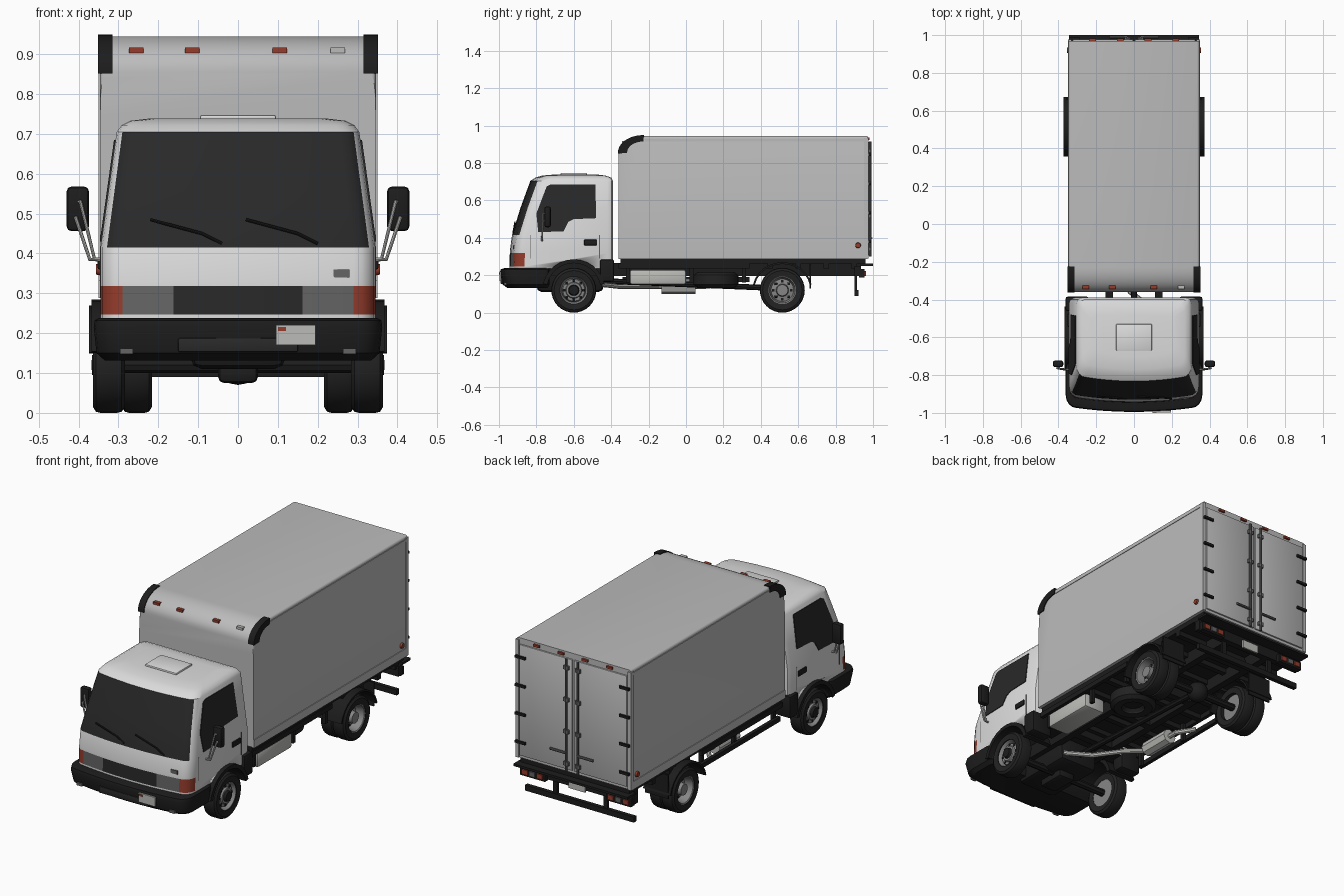
import bpy, bmesh
from math import sin, cos, pi, radians
from mathutils import Vector

if "Cube" in bpy.data.objects:
    bpy.data.objects.remove(bpy.data.objects["Cube"])


def material(name, r, g, b, rough=0.6):
    m = bpy.data.materials.new(name)
    m.use_nodes = True
    m.diffuse_color = (r, g, b, 1)
    bsdf = m.node_tree.nodes["Principled BSDF"]
    bsdf.inputs["Base Color"].default_value = (r, g, b, 1)
    bsdf.inputs["Roughness"].default_value = rough
    return m


WHITE = material("cab white", .72, .72, .72)
GREY = material("cargo grey", .5, .5, .5)
GLASS = material("dark glass", .022, .022, .022)
BLACK = material("black plastic", .012, .012, .012)
RUBBER = material("tyre rubber", .016, .016, .016)
LAMP = material("headlamp grey", .13, .13, .13)
RED = material("lamp red", .3, .045, .025)
RIM = material("rim grey", .24, .24, .24)
SILVER = material("silver metal", .5, .5, .48)


def finish(name, bm, *mats):
    bmesh.ops.recalc_face_normals(bm, faces=bm.faces)
    me = bpy.data.meshes.new(name)
    bm.to_mesh(me)
    bm.free()
    for m in mats:
        me.materials.append(m)
    me.shade_smooth()
    me.set_sharp_from_angle(angle=radians(32))
    ob = bpy.data.objects.new(name, me)
    bpy.context.collection.objects.link(ob)
    return ob


def prism_mesh(pts, a, b, axis="x"):
    """Polygon in (y, z) extruded along x, or in (x, z) extruded along y."""
    bm = bmesh.new()
    place = (lambda p, t: (t, p[0], p[1])) if axis == "x" else (lambda p, t: (p[0], t, p[1]))
    face = bm.faces.new([bm.verts.new(place(p, a)) for p in pts])
    ext = bmesh.ops.extrude_face_region(bm, geom=[face])
    step = Vector((b - a, 0, 0) if axis == "x" else (0, b - a, 0))
    bmesh.ops.translate(bm, vec=step, verts=[v for v in ext["geom"] if isinstance(v, bmesh.types.BMVert)])
    return bm


def prism(name, pts, a, b, mat, axis="x"):
    return finish(name, prism_mesh(pts, a, b, axis), mat)


def box(name, x, y, z, mat, bevel=0):
    bm = prism_mesh([(y[0], z[0]), (y[1], z[0]), (y[1], z[1]), (y[0], z[1])], x[0], x[1])
    if bevel:
        bmesh.ops.bevel(bm, geom=bm.edges[:], offset=bevel, segments=2, profile=.5, affect="EDGES")
    return finish(name, bm, mat)


def block(name, c, s, mat, bevel=0):
    return box(name, *[(p - d / 2, p + d / 2) for p, d in zip(c, s)], mat, bevel)


def arc(cy, cz, ry, rz, a0, a1, n=12):
    angles = [radians(a0 + (a1 - a0) * i / n) for i in range(n + 1)]
    return [(cy + ry * cos(a), cz + rz * sin(a)) for a in angles]


def lathe(name, profile, side, y, z, mat, vertical=False):
    """Closed (radius, offset) profile turned about the x axis, or about z."""
    bm = bmesh.new()
    vs = [bm.verts.new((o, 0, r)) for r, o in profile]
    es = [bm.edges.new((vs[i - 1], vs[i])) for i in range(len(vs))]
    bmesh.ops.spin(bm, geom=vs + es, cent=(0, 0, 0), axis=(1, 0, 0), angle=2 * pi, steps=32)
    bmesh.ops.remove_doubles(bm, verts=bm.verts, dist=.0002)
    for v in bm.verts:
        p = v.co.copy()
        v.co = (side + p.z, y + p.y, z + p.x) if vertical else (side * p.x, y + p.y, z + p.z)
    return finish(name, bm, mat)


def tube(name, pts, r, mat):
    cu = bpy.data.curves.new(name, "CURVE")
    cu.dimensions, cu.bevel_depth, cu.bevel_resolution, cu.use_fill_caps = "3D", r, 2, True
    sp = cu.splines.new("POLY")
    sp.points.add(len(pts) - 1)
    for p, co in zip(sp.points, pts):
        p.co = (*co, 1)
    tmp = bpy.data.objects.new(name + " path", cu)
    bpy.context.collection.objects.link(tmp)
    me = bpy.data.meshes.new_from_object(tmp)
    bpy.data.objects.remove(tmp)
    bm = bmesh.new()
    bm.from_mesh(me)
    return finish(name, bm, mat)


# Cab and bumper: stacked bowed sections with rounded corners
def section(yf, yb, hw, d):
    half = [(f * hw, yf + .03 * f * f) for f in (0, .24, .47, .66, .84)]
    half += [((.84 + .16 * sin(t)) * hw, yf + .021 + d * (1 - cos(t)))
             for t in (pi / 8, pi / 4, pi * 3 / 8, pi / 2)]
    half += [(hw, yb - .03), (hw - .009, yb - .009), (hw - .03, yb)]
    return half + [(-x, y) for x, y in reversed(half[1:])]


def loft(name, rows, paint, *mats):
    bm = bmesh.new()
    rings = [[bm.verts.new((x, y, r[0])) for x, y in section(*r[1:])] for r in rows]
    n = len(rings[0])
    for j in range(len(rings) - 1):
        for i in range(n):
            k = (i + 1) % n
            f = bm.faces.new((rings[j][i], rings[j][k], rings[j + 1][k], rings[j + 1][i]))
            f.material_index = paint(min(i, n - 1 - i), f.calc_center_median().z)
    bm.faces.new(rings[0]).material_index = paint(99, 0)
    bm.faces.new(rings[-1])
    return finish(name, bm, *mats)


def cab_half_width(z):
    return .345 - .14 * max(0, z - .415)


def cab_paint(col, z):
    if col == 99:
        return 2
    if .415 < z < .71 and col < 6:
        return 1
    if .247 < z < .318 and col < 8:
        return 1 if col < 2 else 3 if col < 4 else 4
    return 0


cab_rows = [(z, y, -.39, cab_half_width(z), .06) for z, y in
            ((.235, -.945), (.247, -.945), (.318, -.942), (.33, -.942), (.415, -.93), (.56, -.885), (.705, -.832))]
cab_rows += [(.722, -.805, -.4, .292, .06), (.733, -.77, -.43, .27, .06), (.739, -.7, -.48, .22, .05)]
cab = loft("cab", cab_rows, cab_paint, WHITE, GLASS, BLACK, LAMP, RED)
cutter = prism("wheel_arch_cutter", arc(-.6, .12, .16, .16, 0, 345, 23), -.6, .6, BLACK)
cutter.hide_render = True
cutter.hide_viewport = True
cutter.display_type = "WIRE"
cut = cab.modifiers.new("arches", "BOOLEAN")
cut.object, cut.operation, cut.solver = cutter, "DIFFERENCE", "EXACT"

loft("front_bumper", [(.132, -.955, -.74, .335, .06), (.15, -.98, -.73, .355, .07), (.215, -.995, -.73, .362, .07),
                      (.232, -.99, -.73, .36, .07), (.238, -.97, -.73, .35, .06)], lambda c, z: 0, BLACK)
block("bumper_intake", (0, -.985, .17), (.3, .012, .035), GLASS, .004)
block("number_plate", (.145, -.993, .195), (.1, .009, .05), SILVER)
block("plate_sticker", (.11, -.999, .21), (.02, .004, .01), RED)
block("roof_hatch", (0, -.6, .741), (.19, .14, .014), WHITE, .005)
block("front_vent", (.26, -.921, .35), (.04, .009, .02), LAMP)
for x in (-.12, .12):
    tube("wiper", [(x + .08, -.925, .425), (x + .03, -.92, .45), (x - .1, -.914, .485)], .004, BLACK)

# Cargo box with rounded front top edge
HW = .346
outline = [(.97, .29), (.97, .945)] + arc(-.23, .855, .13, .09, 90, 180, 10) + [(-.36, .29)]
bm = prism_mesh(outline, -HW, HW)
rim = [e for e in bm.edges if all(v.co.z > .85 for v in e.verts) and abs(e.verts[0].co.x - e.verts[1].co.x) < .01]
bmesh.ops.bevel(bm, geom=rim, offset=.012, segments=3, profile=.5, affect="EDGES")
finish("cargo_box", bm, GREY)
for i, x in enumerate((-.255, -.115, .105, .25)):
    block("front_marker", (x, -.333, .91), (.036, .02, .013), RED if i < 3 else SILVER)
    block("rear_marker", (-.22 + .147 * i, .975, .93), (.035, .012, .012), RED)
box("cargo_floor", (-.33, .33), (-.35, .96), (.262, .291), BLACK)
box("rear_sill", (-.345, .345), (.93, 1), (.25, .262), BLACK)

# Chassis and drivetrain
for i in range(9):
    block("floor_bearer", (0, -.3 + .15 * i, .25), (.66, .03, .03), BLACK)
for y in (-.8, -.33, -.02, .3, .75):
    block("chassis_crossmember", (0, y, .22), (.26, .04, .05), BLACK)
block("engine", (0, -.62, .2), (.24, .36, .18), BLACK, .03)
block("sump", (0, -.62, .1), (.1, .16, .05), BLACK, .015)
tube("propshaft", [(0, -.45, .17), (0, .5, .13)], .015, BLACK)
for y in (-.6, .515):
    tube("axle", [(-.3, y, .12), (.3, y, .12)], .02, BLACK)
lathe("differential", arc(0, 0, .055, .055, -90, 90, 8), 0, .515, .125, BLACK, True)
lathe("spare_wheel", [(.06, -.04), (.1, -.042), (.12, -.025), (.12, .025), (.1, .04), (.06, .04)],
      .14, .16, .175, RUBBER, True)
lathe("spare_rim", [(0, -.015), (.05, -.015), (.062, -.035), (.062, .03), (0, .03)], .14, .16, .175, BLACK, True)
box("fuel_tank", (.2, .33), (-.3, 0), (.15, .23), SILVER, .012)
tube("exhaust_pipe", [(.1, -.45, .15), (-.02, -.36, .14), (-.12, -.22, .14), (-.2, -.15, .14), (-.2, .1, .14),
                      (-.27, .18, .15)], .013, SILVER)
tube("muffler", [(-.2, -.13, .14), (-.2, .05, .14)], .04, SILVER)

TYRE = [(.074, .004), (.105, 0), (.117, .008), (.12, .02), (.12, .06), (.117, .072), (.105, .08), (.074, .076)]
FRONT_RIM = [(0, .352), (.04, .352), (.044, .343), (.058, .343), (.064, .325), (.071, .352), (.077, .358),
             (.077, .29), (0, .29)]
REAR_RIM = [(0, .35), (.03, .35), (.034, .315), (.06, .31), (.069, .355), (.077, .36), (.077, .24), (0, .24)]

for s, side in ((1, "left"), (-1, "right")):
    def span(a, b):
        return (min(s * a, s * b), max(s * a, s * b))

    # Wheels
    lathe(side + "_front_tyre", [(r, o + .284) for r, o in TYRE], s, -.6, .12, RUBBER)
    lathe(side + "_front_rim", FRONT_RIM, s, -.6, .12, RIM)
    for x in (.216, .288):
        lathe(side + "_rear_tyre", [(r, x + o * .95) for r, o in TYRE], s, .515, .12, RUBBER)
    lathe(side + "_rear_rim", REAR_RIM, s, .515, .12, RIM)
    lathe(side + "_front_hub", [(0, .368), (.025, .366), (.03, .35), (0, .35)], s, -.6, .12, BLACK)
    for i in range(8):
        a = i * pi / 4
        for y, r, x in ((-.6, .052, .3425), (.515, .048, .3135)):
            block(side + "_rim_hole", (s * x, y + r * cos(a), .12 + r * sin(a)), (.007, .014, .014), BLACK, .003)

    # Mudguards
    prism(side + "_front_mudguard", arc(-.6, .12, .168, .165, 12, 168) + arc(-.6, .12, .145, .145, 168, 12),
          s * .2, s * .368, BLACK)
    prism(side + "_rear_mudguard", arc(.515, .12, .16, .15, 12, 168) + arc(.515, .12, .15, .14, 168, 12),
          s * .21, s * .374, BLACK)
    box(side + "_cab_step", span(.24, .362), (-.46, -.385), (.165, .285), BLACK, .01)
    box(side + "_rear_flap", span(.22, .36), (.66, .668), (.13, .26), BLACK)

    # Door window, handle and mirror
    glass = [(-.79, .43), (-.8, .53), (-.745, .675), (-.725, .685), (-.485, .685), (-.48, .505), (-.6, .5),
             (-.63, .485), (-.655, .435)]
    bm = prism_mesh(glass, -.005, .004)
    for v in bm.verts:
        v.co.x = s * (v.co.x + cab_half_width(v.co.z))
    finish(side + "_door_window", bm, GLASS)
    block(side + "_door_handle", (s * .346, -.51, .375), (.012, .07, .03), BLACK, .004)
    for y in (-.835, -.465):
        box(side + "_door_seam", span(.34, .3465), (y, y + .004), (.29, .415), LAMP)
    block(side + "_mirror", (s * .402, -.74, .512), (.056, .035, .112), BLACK, .012)
    for dx, z in ((0, .53), (.012, .49)):
        tube(side + "_mirror_arm", [(s * .335, -.77, .385), (s * (.36 + dx), -.77, .385),
                                    (s * (.395 + dx), -.765, z), (s * .405, -.74, z)], .005, SILVER)
    block(side + "_fog_lamp", (s * .28, -.963, .155), (.032, .02, .014), LAMP)

    # Cargo box trim
    prism(side + "_corner_cap", arc(-.23, .855, .134, .094, 88, 182) + arc(-.23, .855, .085, .06, 182, 88),
          s * .315, s * .351, BLACK)
    box(side + "_lower_rail", span(.34, .35), (-.36, .97), (.288, .332), GREY)
    box(side + "_upper_rail", span(.34, .349), (-.22, .97), (.915, .928), GREY)
    box(side + "_rear_post", span(.33, .35), (.952, .976), (.29, .935), GREY)
    lathe(side + "_side_lamp", [(0, .356), (.013, .356), (.016, .34), (0, .34)], s, .92, .36, RED)

    # Rear doors
    box(side + "_rear_door", span(.004, .325), (.965, .978), (.305, .912), GREY, .003)
    tube(side + "_lock_bar", [(s * .035, .985, .3), (s * .035, .985, .915)], .007, LAMP)
    tube(side + "_lock_handle", [(s * .035, .99, .4), (s * .13, .99, .4)], .007, LAMP)
    for i in range(4):
        block(side + "_hinge", (s * .315, .982, .38 + i * .155), (.06, .012, .014), BLACK)
        block(side + "_lock_bracket", (s * .035, .983, .34 + i * .175), (.03, .014, .02), LAMP)

    # Rails, side guards and rear lights
    box(side + "_chassis_rail", span(.11, .15), (-.85, .93), (.195, .265), BLACK)
    box(side + "_guard_rail", span(.315, .335), (-.36, .34), (.235, .262), BLACK)
    for y in (-.32, .02, .3):
        box(side + "_guard_post", span(.3, .32), (y, y + .02), (.16, .265), BLACK)
    if s < 0:
        box(side + "_lower_guard", span(.315, .335), (-.34, .34), (.165, .19), BLACK)
    block(side + "_tail_lamp_bar", (s * .26, .94, .21), (.15, .03, .045), BLACK)
    for i in range(3):
        block(side + "_tail_lamp", (s * (.215 + i * .045), .957, .21), (.035, .009, .026), RED if i != 1 else LAMP)
    box(side + "_underrun_post", span(.14, .165), (.9, .915), (.1, .25), BLACK)

box("underrun_bar", (-.33, .33), (.9, .922), (.09, .12), BLACK)
box("tail_beam", (-.34, .34), (.9, .935), (.195, .25), BLACK)
block("rear_number_plate", (0, .94, .21), (.1, .009, .045), SILVER)
